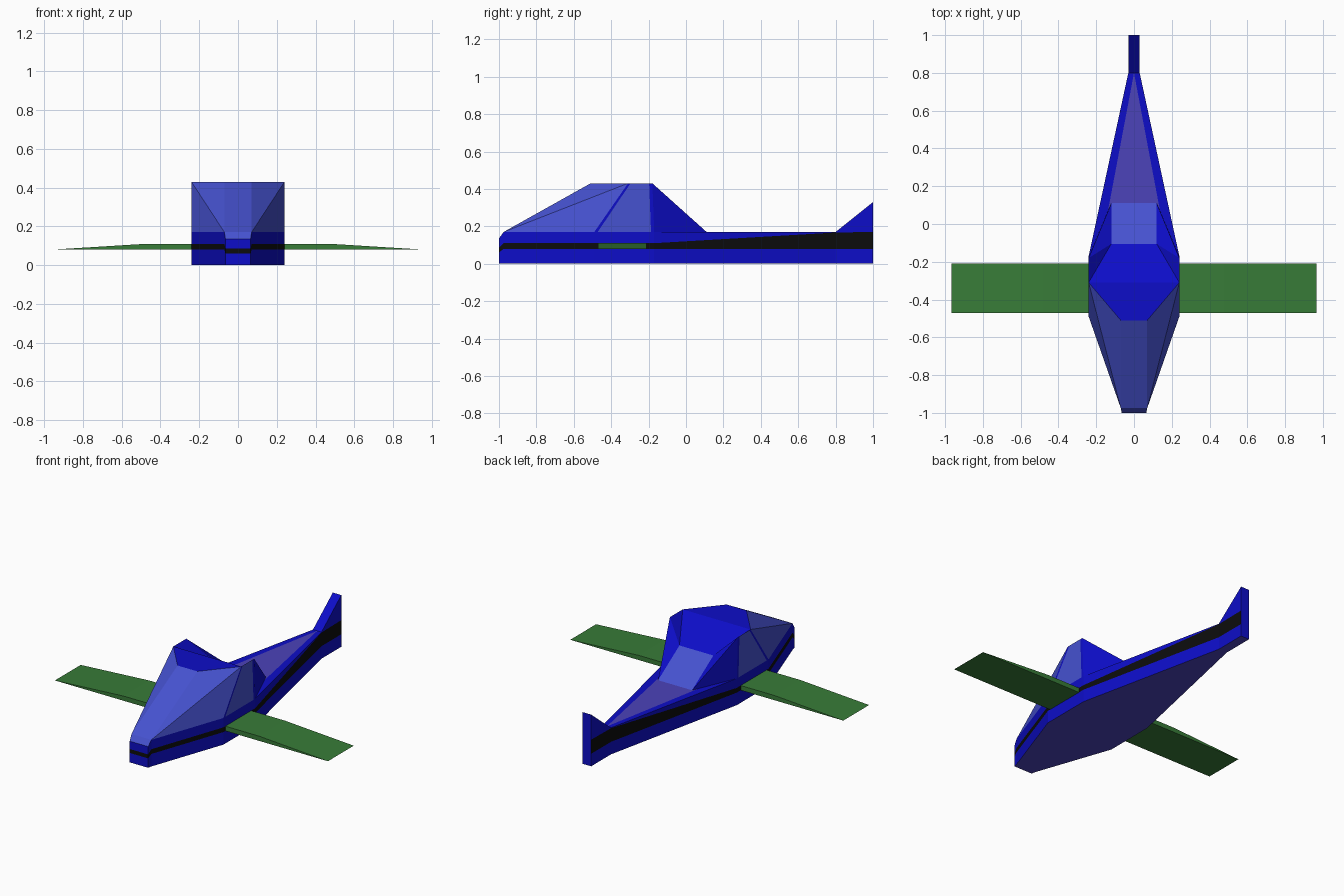
import bpy, bmesh

if "Cube" in bpy.data.objects:
    bpy.data.objects.remove(bpy.data.objects["Cube"])


def lin(c):
    return tuple((v / 255 / 12.92) if v < 11 else ((v / 255 + 0.055) / 1.055) ** 2.4 for v in c) + (1,)


def material(name, rgb):
    m = bpy.data.materials.new(name)
    m.diffuse_color = lin(rgb)
    m.use_nodes = True
    m.node_tree.nodes["Principled BSDF"].inputs["Base Color"].default_value = m.diffuse_color
    return m


MATS = [material("blue", (13, 13, 200)), material("black", (12, 12, 12)),
        material("glass", (70, 82, 208)), material("purple", (76, 67, 186)),
        material("green", (56, 124, 56))]
BLUE, BLACK, GLASS, PURPLE, GREEN = range(5)


def mirrored_object(name, faces):
    """Build (material, points) faces of the +x half and mirror them over x = 0."""
    bm = bmesh.new()
    for mat, pts in faces:
        for s in (1, -1):
            f = bm.faces.new([bm.verts.new((s * x, y, z)) for x, y, z in pts])
            f.material_index = mat
    bmesh.ops.remove_doubles(bm, verts=bm.verts, dist=0.0005)
    bmesh.ops.recalc_face_normals(bm, faces=bm.faces)
    me = bpy.data.meshes.new(name)
    bm.to_mesh(me)
    bm.free()
    for m in MATS:
        me.materials.append(m)
    ob = bpy.data.objects.new(name, me)
    bpy.context.collection.objects.link(ob)
    return ob


# Hull: half outline from nose to tail, each point with stripe bottom, stripe top, deck height
outline = [(0, -1, .06, .085, .135), (.065, -1, .06, .085, .135), (.07, -.975, .08, .11, .17),
           (.24, -.49, .08, .11, .17), (.24, -.17, .08, .11, .17),
           (.03, .8, .08, .167, .17), (.03, 1, .08, .17, .33), (0, 1, .08, .17, .33)]
rings = [[(x, y, z) for z in (0, a, b, t)] for x, y, a, b, t in outline]
hull = []
for i in range(len(rings) - 1):
    p, q = rings[i], rings[i + 1]
    for k in range(3):
        stripe = k == 1 and i < len(rings) - 2
        hull.append((BLACK if stripe else BLUE, [p[k], q[k], q[k + 1], p[k + 1]]))
top = [r[3] for r in rings]
nose_mid, apex = (0, -.975, .17), (0, .8, .17)
deck_mid, deck_side = (0, -.17, .17), (.183, -.17, .17)
hull += [
    (PURPLE, [r[0] for r in rings]),                                     # underside
    (GLASS, [top[0], top[1], top[2], nose_mid]),                         # nose slope
    (BLUE, [nose_mid, top[2], top[3], top[4], deck_side, deck_mid]),     # deck under cabin
    (PURPLE, [deck_mid, deck_side, apex]),                               # rear deck
    (BLUE, [deck_side, top[4], top[5], apex]),                           # deck border
    (BLUE, [apex, top[5], top[6], top[7]]),                              # tail fin slope
]
mirrored_object("hull", hull)

# Cabin: windshield, side windows and a hollowed rear slope
B, T = .17, .43
nose, front_low, front_high = (.07, -.975, B), (.24, -.49, B), (.24, -.31, T)
roof, rear_high, rear_low = (.07, -.51, T), (.24, -.18, T), (.24, -.17, B)
pane_top, pane_low = (.12, -.105, .31), (.12, .11, B)
win = [(.24, -.472, B), (.24, -.297, T), (.24, -.197, T), (.24, -.187, B)]


def mid(p):
    return (0, p[1], p[2])


mirrored_object("cabin", [
    (GLASS, [mid(nose), nose, roof, mid(roof)]),
    (GLASS, [nose, front_high, roof]),
    (GLASS, [nose, front_low, front_high]),
    (BLUE, [front_low, win[0], win[1], front_high]),
    (GLASS, win),
    (BLUE, [win[3], rear_low, rear_high, win[2]]),
    (BLUE, [mid(roof), roof, front_high, mid(front_high)]),
    (BLUE, [mid(front_high), front_high, pane_top, mid(pane_top)]),
    (BLUE, [front_high, win[1], win[2], rear_high, pane_top]),
    (BLUE, [rear_high, pane_low, pane_top]),
    (BLUE, [rear_high, rear_low, pane_low]),
    (GLASS, [mid(pane_top), pane_top, pane_low, mid(pane_low)]),
])

# Wings: flat-bottomed section tapering to a knife-edge tip
section = [(.22, .08), (.965, .08), (.48, .11), (.22, .11)]
y0, y1 = -.47, -.21
wing = [(GREEN, [(x, y, z) for x, z in section]) for y in (y0, y1)]
for (xa, za), (xb, zb) in zip(section, section[1:] + section[:1]):
    wing.append((GREEN, [(xa, y0, za), (xb, y0, zb), (xb, y1, zb), (xa, y1, za)]))
mirrored_object("wings", wing)
